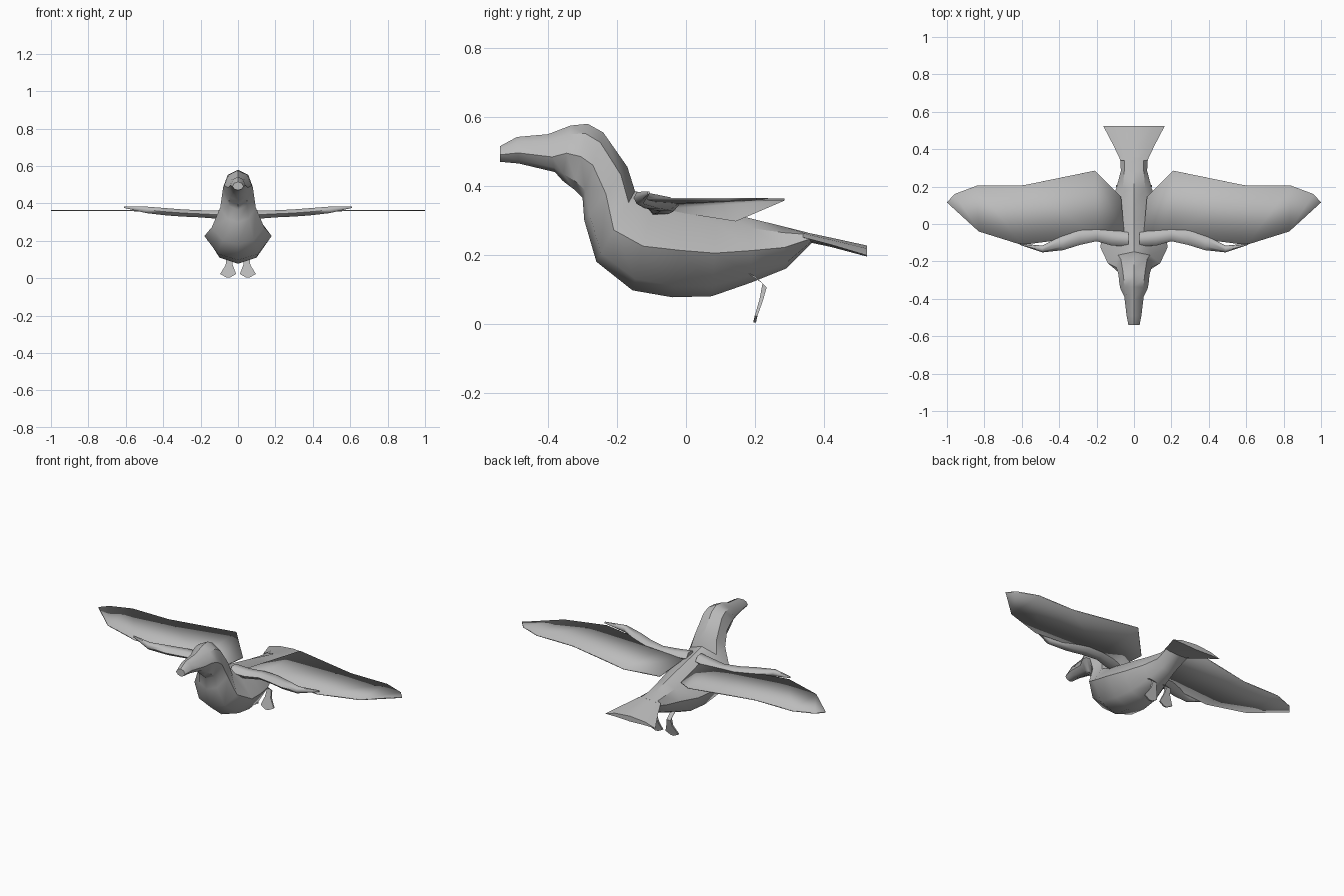
import bpy
import math
from mathutils import Vector

cube = bpy.data.objects.get("Cube")
if cube:
    bpy.data.objects.remove(cube, do_unlink=True)

grey = bpy.data.materials.new("feather grey")
grey.use_nodes = True
GREY = (0.5, 0.5, 0.5, 1)
grey.diffuse_color = GREY
grey.node_tree.nodes["Principled BSDF"].inputs["Base Color"].default_value = GREY


def add_mesh(name, verts, faces, angle=40):
    mesh = bpy.data.meshes.new(name)
    mesh.from_pydata(verts, [], faces)
    mesh.materials.append(grey)
    obj = bpy.data.objects.new(name, mesh)
    bpy.context.collection.objects.link(obj)
    bpy.ops.object.select_all(action="DESELECT")
    obj.select_set(True)
    bpy.context.view_layer.objects.active = obj
    bpy.ops.object.mode_set(mode="EDIT")
    bpy.ops.mesh.select_all(action="SELECT")
    bpy.ops.mesh.normals_make_consistent(inside=False)
    bpy.ops.object.mode_set(mode="OBJECT")
    bpy.ops.object.shade_smooth_by_angle(angle=math.radians(angle))
    return obj


def loft(name, rings, angle=40):
    """Skin equal-sized rings and cap both ends."""
    n = len(rings[0])
    verts = [p for ring in rings for p in ring]
    faces = [(r * n + i, r * n + (i + 1) % n, (r + 1) * n + (i + 1) % n, (r + 1) * n + i)
             for r in range(len(rings) - 1) for i in range(n)]
    faces += [tuple(range(n)), tuple(range(len(verts) - n, len(verts)))]
    return add_mesh(name, verts, faces, angle)


def mirror_x(points, side):
    return [(x * side, y, z) for x, y, z in points]


def body_ring(top_y, top_z, low_y, low_z, shoulder, width, widest):
    """Eight-sided section between a point on the back and one on the belly."""
    top, low = Vector((0, top_y, top_z)), Vector((0, low_y, low_z))
    half = [(shoulder, widest * 0.3), (width, widest), (width * 0.6, 0.88)]
    right = [top.lerp(low, f) + Vector((x, 0, 0)) for x, f in half]
    left = [top.lerp(low, f) - Vector((x, 0, 0)) for x, f in reversed(half)]
    return [tuple(p) for p in [top] + right + [low] + left]


# Beak, head, neck and trunk: back point, belly point, shoulder, width, widest level
body = [
    (-.54, .515, -.54, .47, .02, .03, .55),
    (-.49, .542, -.485, .465, .027, .04, .6),
    (-.40, .55, -.38, .44, .037, .052, .6),
    (-.335, .575, -.358, .415, .05, .073, .5),
    (-.285, .58, -.325, .39, .055, .08, .5),
    (-.24, .555, -.30, .365, .06, .083, .5),
    (-.17, .455, -.295, .30, .07, .095, .5),
    (-.148, .385, -.26, .18, .085, .14, .55),
    (-.09, .37, -.155, .097, .085, .18, .53),
    (0, .35, -.04, .077, .08, .165, .5),
    (.09, .33, .075, .08, .075, .14, .5),
    (.19, .305, .19, .12, .06, .095, .5),
    (.28, .283, .29, .16, .052, .07, .5),
    (.355, .264, .365, .235, .05, .075, .6),
]
loft("body", [body_ring(*s) for s in body])

# Fanned tail with drooping outer feathers
tail = [
    (.34, .267, .34, .24, .05, .072, .6),
    (.42, .25, .42, .223, .065, .11, .75),
    (.525, .227, .525, .195, .1, .165, .9),
    (.543, .222, .54, .192, .02, .03, .8),
]
loft("tail", [body_ring(*s) for s in tail[:3]], 30)

# Wing arm: x, leading y, trailing y, top z, bottom z
arm = [
    (.03, -.12, -.045, .375, .31),
    (.12, -.115, -.03, .365, .315),
    (.2, -.092, -.02, .366, .322),
    (.29, -.112, -.025, .37, .326),
    (.38, -.14, -.06, .377, .332),
    (.49, -.152, -.115, .385, .345),
    (.61, -.112, -.105, .385, .375),
]


def arm_ring(x, lead, trail, top, low):
    mid_y, mid_z = (lead + trail) / 2, (top + low) / 2
    ry, rz = (trail - lead) / 2, (top - low) / 2
    return [(x, mid_y + ry * math.cos(a), mid_z + rz * math.sin(a))
            for a in (i * math.pi / 3 for i in range(6))]


# Wing feathers: leading edge paired with trailing edge
lead_edge = [(.05, -.08, .335), (.2, -.06, .35), (.6, -.112, .362),
             (.83, -.04, .362), (1, .115, .362)]
trail_edge = [(.07, .145, .30), (.21, .285, .36), (.6, .205, .362),
              (.84, .205, .362), (.96, .16, .362)]

# Leg: upper strut then webbed foot, as corner pairs with front and back y
leg = [
    (.036, .062, .175, .2, .15, .138),
    (.036, .062, .222, .234, .117, .106),
    (.028, .066, .213, .224, .07, .07),
    (.01, .096, .199, .207, .022, .022),
    (.042, .062, .195, .203, .004, .004),
]


def leg_ring(inner, outer, front, back, front_z, back_z):
    return [(inner, front, front_z), (outer, front, front_z),
            (outer, back, back_z), (inner, back, back_z)]


for side, label in ((1, "left"), (-1, "right")):
    loft(label + "_wing_arm", [mirror_x(arm_ring(*s), side) for s in arm], 60)
    n = len(lead_edge)
    wing = add_mesh(label + "_wing_feathers", mirror_x(lead_edge + trail_edge, side),
                    [(i, i + 1, n + i + 1, n + i) for i in range(n - 1)], 30)
    thick = wing.modifiers.new("thickness", "SOLIDIFY")
    thick.thickness = 0.006
    thick.offset = 0
    loft(label + "_leg", [mirror_x(leg_ring(*s), side) for s in leg], 30)
